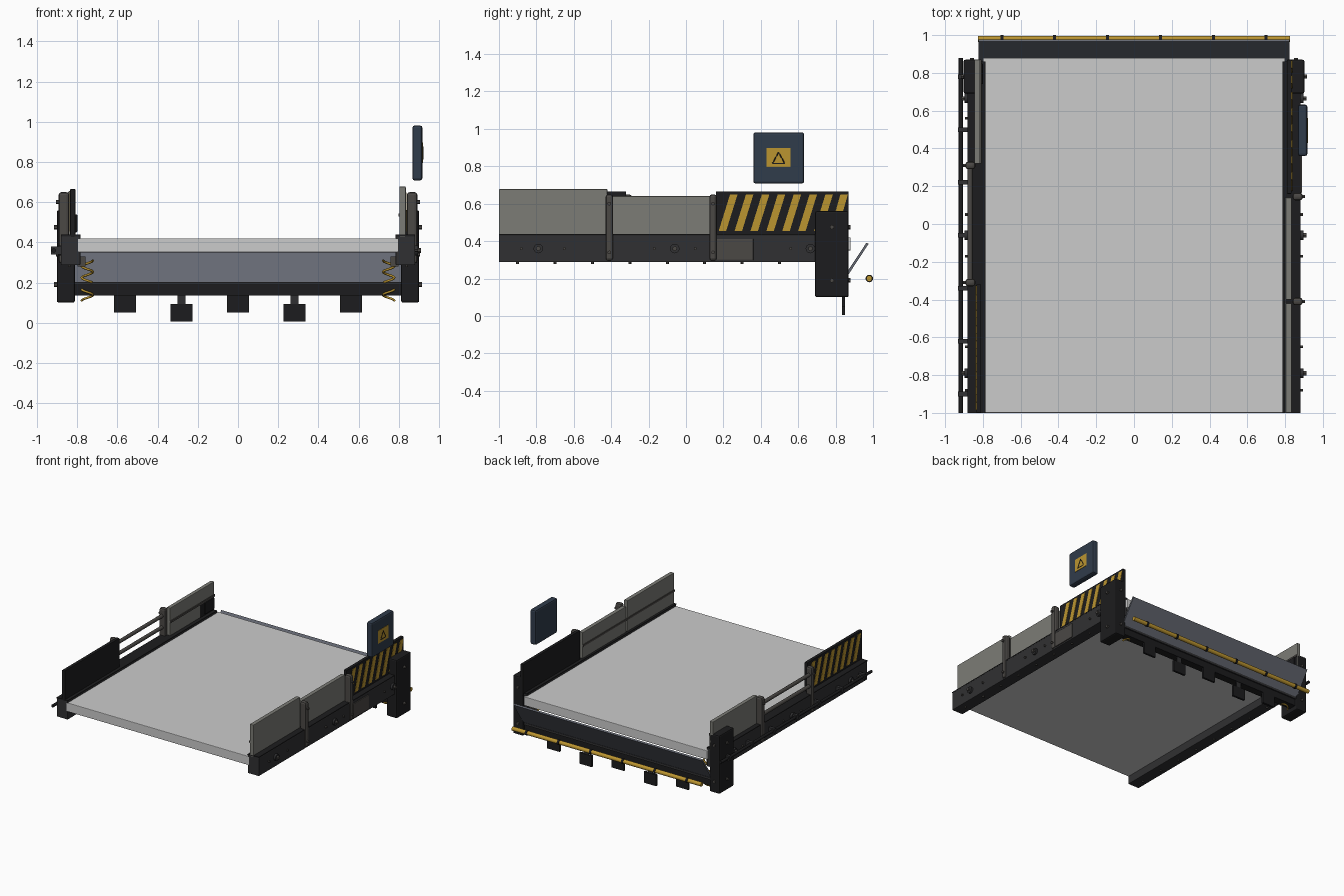
import bpy, math
from mathutils import Vector

if "Cube" in bpy.data.objects:
    bpy.data.objects.remove(bpy.data.objects["Cube"])


def material(name, r, g, b):
    m = bpy.data.materials.new(name)
    m.diffuse_color = (r, g, b, 1)
    m.use_nodes = True
    m.node_tree.nodes["Principled BSDF"].inputs["Base Color"].default_value = m.diffuse_color
    return m


BLACK = material("black_paint", 0.012, 0.012, 0.013)
DARK = material("dark_steel", 0.03, 0.03, 0.032)
STEEL = material("worn_steel", 0.07, 0.065, 0.06)
PANEL = material("panel_grey", 0.2, 0.2, 0.18)
BELT = material("belt_grey", 0.6, 0.6, 0.6)
APRON = material("apron_grey", 0.13, 0.14, 0.17)
YELLOW = material("safety_yellow", 0.5, 0.3, 0.03)
BLUE = material("box_blue", 0.03, 0.045, 0.07)


def make(name, verts, faces, mat, bevel=0):
    me = bpy.data.meshes.new(name)
    me.from_pydata(verts, [], faces)
    ob = bpy.data.objects.new(name, me)
    bpy.context.collection.objects.link(ob)
    me.materials.append(mat)
    if bevel:
        b = ob.modifiers.new("bevel", 'BEVEL')
        b.width, b.segments = bevel, 2
    return ob


def prism(name, pts, x0, x1, mat, bevel=0):
    """Extrude a (y, z) profile, listed counter-clockwise, from x0 to x1."""
    x0, x1 = min(x0, x1), max(x0, x1)
    n = len(pts)
    verts = [(x, y, z) for x in (x0, x1) for y, z in pts]
    faces = [tuple(reversed(range(n))), tuple(range(n, 2 * n))]
    faces += [(i, (i + 1) % n, n + (i + 1) % n, n + i) for i in range(n)]
    return make(name, verts, faces, mat, bevel)


def box(name, x, y, z, mat, bevel=0):
    return prism(name, [(y[0], z[0]), (y[1], z[0]), (y[1], z[1]), (y[0], z[1])],
                 x[0], x[1], mat, bevel)


def rod(name, a, b, r, mat, sides=16):
    a, b = Vector(a), Vector(b)
    bpy.ops.mesh.primitive_cylinder_add(vertices=sides, radius=r, depth=(b - a).length,
                                        location=(a + b) / 2)
    ob = bpy.context.object
    ob.rotation_euler = (b - a).to_track_quat('Z', 'Y').to_euler()
    ob.name = name
    ob.data.materials.append(mat)
    bpy.ops.object.shade_smooth_by_angle()
    return ob


def side_x(s, a, b):
    return sorted((s * a, s * b))


# Belt deck with wear strips along its edges
box("belt_deck", (-0.80, 0.80), (-1, 0.88), (0.35, 0.42), BELT, 0.004)

# Parts shared by both sides
for s, side in ((1, "right"), (-1, "left")):
    box(f"side_rail_{side}", side_x(s, 0.785, 0.882), (-1, 0.86), (0.287, 0.432), DARK, 0.004)
    box(f"rail_cap_{side}", side_x(s, 0.785, 0.882), (-1, 0.86), (0.430, 0.438), BLACK)
    for y in (-0.79, -0.06, 0.665):
        rod(f"rail_boss_{side}", (s * 0.88, y, 0.36), (s * 0.897, y, 0.36), 0.025, DARK, 24)
        rod(f"rail_boss_bolt_{side}", (s * 0.89, y, 0.36), (s * 0.912, y, 0.36), 0.013, STEEL, 6)
    for y in (-0.88, -0.65, -0.17, 0.05, 0.56):
        rod(f"rail_bolt_{side}", (s * 0.88, y, 0.36), (s * 0.895, y, 0.36), 0.008, STEEL, 6)
    for i in range(8):
        y = -0.9 + i * 0.2
        rod(f"rail_under_bolt_{side}", (s * 0.84, y, 0.278), (s * 0.84, y, 0.29), 0.008, STEEL, 6)

    # End leg with its bolts
    box(f"end_leg_{side}", side_x(s, 0.812, 0.902), (0.69, 0.87), (0.10, 0.56), BLACK, 0.01)
    for z in (0.19, 0.475):
        rod(f"leg_bolt_{side}", (s * 0.90, 0.78, z), (s * 0.916, 0.78, z), 0.012, STEEL, 6)
        rod(f"leg_back_bolt_{side}", (s * 0.857, 0.868, z), (s * 0.857, 0.88, z), 0.012, STEEL, 6)

    # Coil spring hanging from a bracket
    cu = bpy.data.curves.new(f"apron_spring_{side}", 'CURVE')
    cu.dimensions, cu.bevel_depth, cu.bevel_resolution = '3D', 0.006, 1
    sp = cu.splines.new('POLY')
    n = 60
    sp.points.add(n)
    for i, p in enumerate(sp.points):
        t = i / n
        a = t * 3.5 * math.tau
        p.co = (s * (0.75 - 0.028 * math.cos(a)), 0.80 + 0.028 * math.sin(a), 0.31 - 0.2 * t, 1)
    ob = bpy.data.objects.new(f"apron_spring_{side}", cu)
    bpy.context.collection.objects.link(ob)
    cu.materials.append(YELLOW)
    box(f"spring_bracket_{side}", side_x(s, 0.76, 0.80), (0.77, 0.83), (0.28, 0.33), STEEL)


def hazard_panel(side, s, y0, y1, slant):
    box(f"hazard_panel_{side}", side_x(s, 0.81, 0.835), (y0, y1), (0.42, 0.665), BLACK, 0.003)
    n = 8
    step = (y1 - y0 - 0.03) / n
    for i in range(n):
        y = y0 + 0.015 + i * step
        a, b = (y, y + 0.06) if slant > 0 else (y + 0.06, y)
        w = 0.04
        a, b = min(a, y1 - w - 0.005), min(b, y1 - w - 0.005)
        prism(f"hazard_stripe_{side}", [(a, 0.455), (a + w, 0.455), (b + w, 0.648), (b, 0.648)],
              s * 0.83, s * 0.838, YELLOW)


def post(side, s, y):
    box(f"guard_post_{side}", side_x(s, 0.84, 0.893), (y - 0.02, y + 0.02), (0.295, 0.65),
        STEEL, 0.014)
    for z in (0.34, 0.60):
        rod(f"post_bolt_{side}", (s * 0.89, y, z), (s * 0.905, y, z), 0.01, STEEL, 6)


# Right guard wall: two grey panels, then the striped panel
box("guard_panel_right_front", (0.803, 0.835), (-1, -0.42), (0.42, 0.678), PANEL, 0.004)
box("guard_panel_right_middle", (0.803, 0.835), (-0.40, 0.14), (0.42, 0.64), PANEL, 0.004)
box("panel_strip_right", (0.798, 0.806), (-1, 0.14), (0.53, 0.545), STEEL)
hazard_panel("right", 1, 0.16, 0.87, 1)
for y in (-0.41, 0.145):
    post("right", 1, y)
box("post_gusset_right", (0.88, 0.89), (0.165, 0.36), (0.298, 0.412), STEEL, 0.003)

# Left guard wall: striped panel, open bars, grey panel
hazard_panel("left", -1, -1, -0.32, -1)
box("guard_panel_left_back", (-0.845, -0.815), (0.32, 0.87), (0.42, 0.655), PANEL, 0.004)
box("panel_strip_left", (-0.818, -0.808), (0.32, 0.87), (0.54, 0.555), STEEL)
box("sensor_block_left", (-0.817, -0.800), (0.74, 0.85), (0.45, 0.54), BLACK, 0.004)
for y in (-0.31, 0.31):
    post("left", -1, y)
for z in (0.50, 0.59):
    rod("open_guard_bar", (-0.868, -0.31, z), (-0.868, 0.31, z), 0.014, STEEL)

# Cable conduit along the left rail
rod("cable_conduit", (-0.917, -1, 0.36), (-0.917, 0.88, 0.36), 0.011, BLACK)
for i in range(7):
    y = -0.9 + i * 0.28
    box("conduit_clip", (-0.932, -0.875), (y - 0.012, y + 0.012), (0.34, 0.38), DARK)

# Cross beam with hanging pads
box("cross_beam", (-0.815, 0.815), (0.79, 0.85), (0.135, 0.187), BLACK)
box("cross_beam_flange", (-0.815, 0.815), (0.78, 0.86), (0.187, 0.204), DARK)
for i in range(5):
    x = (i - 2) * 0.281
    z = 0.05 if i % 2 == 0 else 0.005
    box("hanging_pad", (x - 0.054, x + 0.054), (0.834, 0.850), (z, z + 0.088), BLACK)
    if i % 2:
        box("pad_hanger", (x - 0.02, x + 0.02), (0.838, 0.846), (0.08, 0.14), DARK)

# Tilted apron plate and yellow bumper bar at the back
prism("apron_plate", [(0.838, 0.20), (0.850, 0.193), (0.976, 0.385), (0.965, 0.392)],
      -0.822, 0.822, APRON)
rod("bumper_bar", (-0.825, 0.98, 0.20), (0.825, 0.98, 0.20), 0.016, YELLOW)
for i in range(6):
    x = -0.7 + i * 0.28
    rod("bumper_clip", (x - 0.008, 0.98, 0.20), (x + 0.008, 0.98, 0.20), 0.02, BLACK)

# Control box with warning plate
box("control_box", (0.868, 0.918), (0.36, 0.632), (0.708, 0.982), BLUE, 0.012)
box("warning_plate", (0.912, 0.921), (0.43, 0.56), (0.795, 0.897), YELLOW)
tri = [(0.462, 0.815), (0.528, 0.815), (0.495, 0.875)]
for i in range(3):
    rod("warning_triangle_edge", (0.919, *tri[i]), (0.919, *tri[(i + 1) % 3]), 0.004, BLACK, 6)
